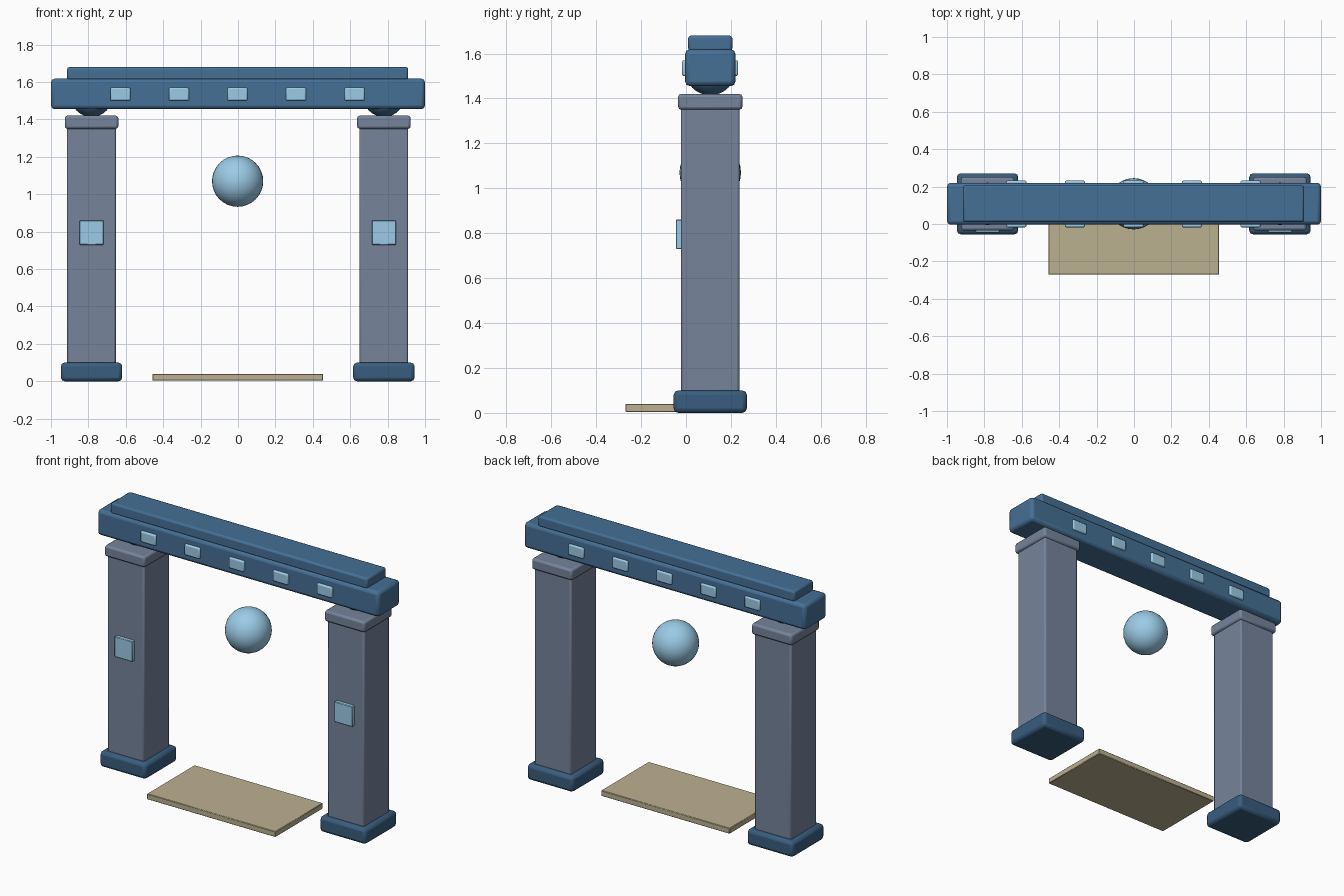
import bpy

if "Cube" in bpy.data.objects:
    bpy.data.objects.remove(bpy.data.objects["Cube"])

CY = 0.108  # depth centre of the gate


def material(name, rgb):
    m = bpy.data.materials.new(name)
    m.diffuse_color = (*rgb, 1)
    m.use_nodes = True
    m.node_tree.nodes["Principled BSDF"].inputs["Base Color"].default_value = m.diffuse_color
    return m


BLUE = material("beam_blue", (0.06, 0.16, 0.30))
DARK = material("base_blue", (0.04, 0.11, 0.21))
STONE = material("stone", (0.18, 0.23, 0.33))
GLOW = material("pale_blue", (0.33, 0.60, 0.80))
SAND = material("sand", (0.50, 0.44, 0.28))


def box(name, x, y, z, mat, bevel=0.0, segments=2):
    """Box from (min, max) ranges, optionally with rounded edges."""
    bpy.ops.mesh.primitive_cube_add(
        size=1, location=[(r[0] + r[1]) / 2 for r in (x, y, z)])
    ob = bpy.context.object
    ob.name = name
    ob.scale = [r[1] - r[0] for r in (x, y, z)]
    bpy.ops.object.transform_apply(location=False, rotation=False, scale=True)
    ob.data.materials.append(mat)
    if bevel:
        mod = ob.modifiers.new("rounded_edges", "BEVEL")
        mod.width, mod.segments = bevel, segments
        bpy.ops.object.shade_smooth_by_angle()
    return ob


def ball(name, loc, r, mat):
    bpy.ops.mesh.primitive_uv_sphere_add(
        segments=32, ring_count=16, radius=r, location=loc)
    ob = bpy.context.object
    ob.name = name
    ob.data.materials.append(mat)
    bpy.ops.object.shade_smooth()


def around(c, half):
    return (c - half, c + half)


# Two pillars with base, capital, front plaque and ball joint
for side, cx in (("left", -0.783), ("right", 0.78)):
    box(side + "_base", around(cx, 0.164), around(CY, 0.163), (0, 0.10), DARK, 0.02)
    box(side + "_pillar", around(cx, 0.13), around(CY, 0.13), (0.003, 1.36), STONE, 0.01)
    box(side + "_capital", around(cx, 0.143), around(CY, 0.143), (1.35, 1.42), STONE, 0.013)
    box(side + "_plaque", around(cx, 0.064), (-0.045, 0.0), (0.73, 0.86), GLOW, 0.003, 1)
    ball(side + "_joint", (cx, CY, 1.527), 0.113, BLUE)

# Lintel and its top slab
box("lintel", (-1, 1), (-0.004, 0.22), (1.455, 1.618), BLUE, 0.02)
box("top_slab", (-0.914, 0.91), around(CY, 0.098), (1.61, 1.68), BLUE, 0.012)

# Row of studs on both faces of the lintel
for i in range(5):
    cx = -0.003 + (i - 2) * 0.313
    for face, y in (("front", (-0.018, 0.02)), ("back", (0.19, 0.232))):
        box(f"{face}_stud_{i + 1}", around(cx, 0.054), y, (1.50, 1.57), GLOW, 0.008)

# Floating orb and the step beneath it
ball("orb", (-0.002, CY, 1.07), 0.137, GLOW)
box("step", (-0.458, 0.455), (-0.27, 0.212), (0.004, 0.04), SAND, 0.003, 1)
